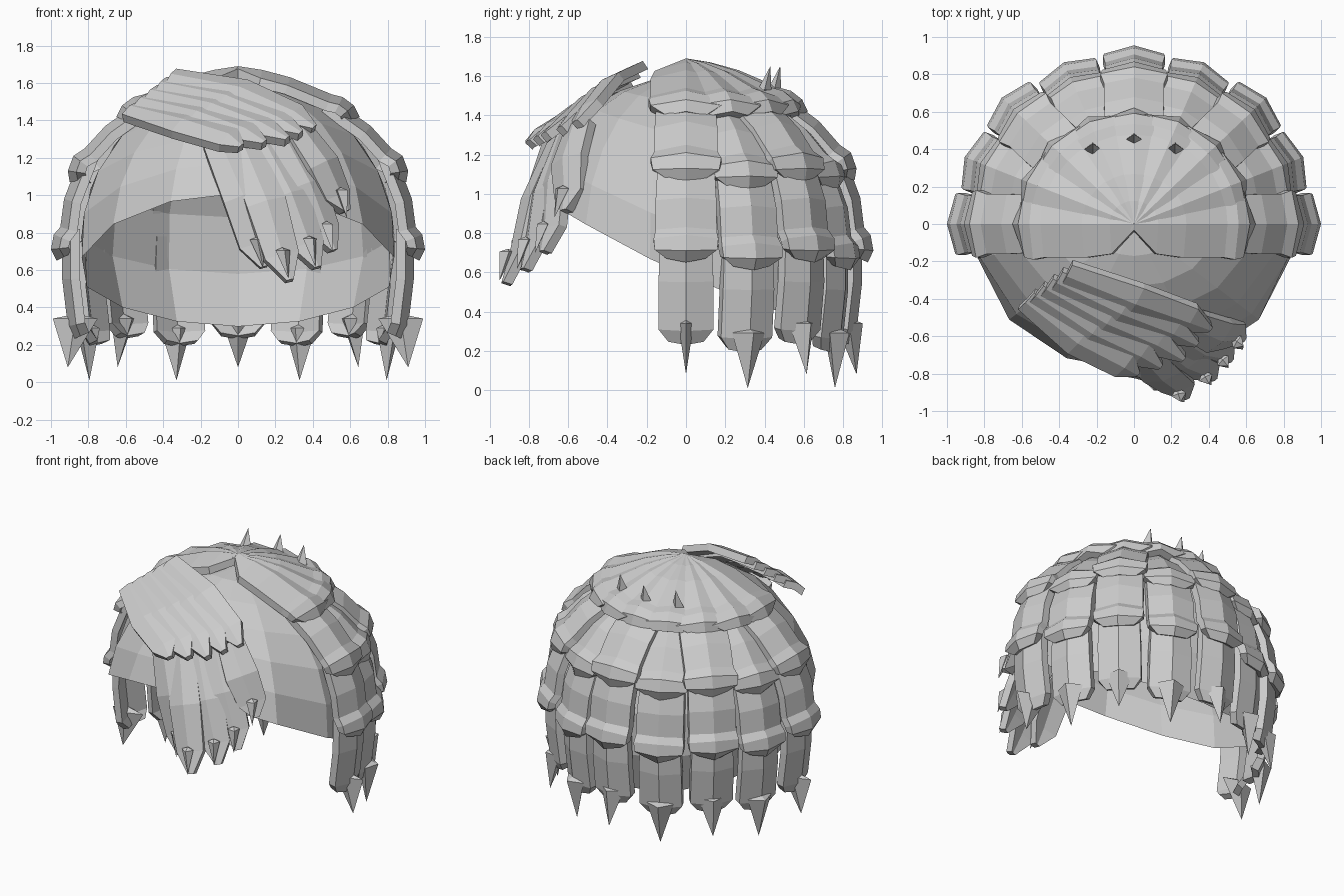
import bpy, bmesh, math
from mathutils import Vector, Matrix

cube = bpy.data.objects.get("Cube")
if cube:
    bpy.data.objects.remove(cube)

grey = bpy.data.materials.new("hair_grey")
grey.use_nodes = True
grey.diffuse_color = (0.6, 0.6, 0.6, 1)
grey.node_tree.nodes["Principled BSDF"].inputs["Base Color"].default_value = (0.6, 0.6, 0.6, 1)

CENTRE = Vector((0, 0, 0.74))
RADIUS = 0.86


def finish(bm, name):
    bmesh.ops.recalc_face_normals(bm, faces=bm.faces)
    mesh = bpy.data.meshes.new(name)
    bm.to_mesh(mesh)
    bm.free()
    mesh.materials.append(grey)
    obj = bpy.data.objects.new(name, mesh)
    bpy.context.collection.objects.link(obj)
    return obj


def lock(name, path, widths, thick=0.05, ridge=0.045, out=None):
    """Loft a ridged slab of hair along a path."""
    bm = bmesh.new()
    pts = [Vector(p) for p in path]
    rings = []
    for i, p in enumerate(pts):
        tangent = (pts[min(i + 1, len(pts) - 1)] - pts[max(i - 1, 0)]).normalized()
        up = out if out else (p - CENTRE)
        side = tangent.cross(up).normalized()
        normal = side.cross(tangent).normalized()
        w = widths[i]
        drop = normal * ridge * min(1, w / 0.1)
        ring = [p - side * w - drop, p, p + side * w - drop]
        ring += [q - normal * thick for q in reversed(ring)]
        rings.append([bm.verts.new(q) for q in ring])
    for a, b in zip(rings, rings[1:]):
        for j in range(6):
            k = (j + 1) % 6
            bm.faces.new((a[j], a[k], b[k], b[j]))
    for r in (rings[0], rings[-1]):
        bm.faces.new((r[0], r[1], r[4], r[5]))
        bm.faces.new((r[1], r[2], r[3], r[4]))
    return finish(bm, name)


def spike(name, base, tip, across, along, angle):
    """Four-sided point with a short pyramid behind it."""
    bm = bmesh.new()
    base, tip = Vector(base), Vector(tip)
    turn = Matrix.Rotation(angle, 3, 'Z')
    mids = [bm.verts.new(base + turn @ Vector(v)) for v in
            ((along, 0, 0), (0, across, 0), (-along, 0, 0), (0, -across, 0))]
    end = bm.verts.new(tip)
    root = bm.verts.new(base + (base - tip) * 0.1)
    for j in range(4):
        k = (j + 1) % 4
        bm.faces.new((mids[j], mids[k], end))
        bm.faces.new((mids[k], mids[j], root))
    return finish(bm, name)


# Scalp cap: open dome with a rim that slopes down to the back
def rim_height(y):
    return 0.57 - 0.55 * y if y < 0 else 0.57 - 0.34 * y


bm = bmesh.new()
SEG, ROWS = 14, 6
rows = []
for r in range(ROWS):
    row = []
    for s in range(SEG):
        a = 2 * math.pi * s / SEG - math.pi / 2
        low = math.asin((rim_height(0.8 * math.sin(a)) - CENTRE.z) / RADIUS)
        lat = low + (math.pi / 2 - low) * r / ROWS
        y = RADIUS * math.cos(lat) * math.sin(a) * 0.96
        row.append(bm.verts.new((RADIUS * math.cos(lat) * math.cos(a), y,
                                 CENTRE.z + RADIUS * math.sin(lat))))
    rows.append(row)
crown = bm.verts.new((0, 0, CENTRE.z + RADIUS))
for s in range(SEG):
    n = (s + 1) % SEG
    for a, b in zip(rows, rows[1:]):
        bm.faces.new((a[s], a[n], b[n], b[s]))
    bm.faces.new((rows[-1][s], rows[-1][n], crown))
finish(bm, "scalp_cap")

# Four overlapping tiers of locks with flared lips: (radius, height, half width)
TIERS = {
    "crown_lock": [(0.0, 1.69, 0.03), (0.13, 1.67, 0.16), (0.28, 1.63, 0.18),
                   (0.5, 1.54, 0.18), (0.56, 1.525, 0.19), (0.62, 1.48, 0.18),
                   (0.65, 1.42, 0.1)],
    "upper_lock": [(0.5, 1.52, 0.15), (0.71, 1.37, 0.16), (0.82, 1.25, 0.16),
                   (0.88, 1.21, 0.18), (0.91, 1.13, 0.17), (0.9, 1.07, 0.1)],
    "middle_lock": [(0.83, 1.24, 0.14), (0.93, 0.98, 0.155), (0.95, 0.83, 0.155),
                    (0.985, 0.79, 0.165), (1.0, 0.71, 0.16), (0.97, 0.65, 0.1)],
    "lower_lock": [(0.94, 0.82, 0.13), (0.94, 0.55, 0.14), (0.91, 0.3, 0.14),
                   (0.88, 0.23, 0.09)],
}
for i in range(9):
    a = math.pi * i / 8
    odd = i % 2

    def place(r, z):
        return (r * math.cos(a), r * math.sin(a) * 0.955, z)

    for name, prof in TIERS.items():
        shift = 0 if name == "crown_lock" else 0.04 * odd
        lock(f"{name}_{i}", [place(r - shift * 0.5, z - shift) for r, z, w in prof],
             [w for r, z, w in prof])
    # Pointed tips, turned edge-on at the two sides
    edge_on = i in (0, 8)
    spike(f"lock_tip_{i}", place(0.87, 0.34 - 0.05 * odd),
          place(0.91 - 0.05 * odd, 0.08 - 0.07 * odd),
          0.04 if edge_on else 0.09, 0.12 if edge_on else 0.07, a)

# Three small horns at the back of the crown
for i, (x, y) in enumerate([(-0.22, 0.42), (0, 0.47), (0.22, 0.42)]):
    spike(f"crown_horn_{i}", (x, y - 0.02, 1.53), (x, y + 0.01, 1.65), 0.035, 0.045, 0)

# Upper fringe: broad locks swept across the forehead
START = [Vector(p) for p in ((-0.58, -0.42, 1.48), (-0.3, -0.64, 1.41),
                             (-0.05, -0.77, 1.33), (0.02, -0.81, 1.27))]
STOP = [Vector(p) for p in ((-0.36, -0.28, 1.65), (0.01, -0.43, 1.58),
                            (0.3, -0.53, 1.45), (0.41, -0.57, 1.37))]
SWEEP_OUT = Vector((-0.05, -0.58, 0.82))
for i in range(5):
    f = i / 4
    path = [p.lerp(q, f) for p, q in zip(START, STOP)]
    path[-1] += Vector((0.05, -0.04, -0.01)) * (1 - abs(2 * f - 1))
    lock(f"upper_fringe_{i}", path, [0.07, 0.1, 0.09, 0.02], 0.05, 0.02, SWEEP_OUT)

# Lower fringe: hanging locks beneath the sweep
TIPS = [(0.14, -0.86, 0.62), (0.28, -0.94, 0.55), (0.43, -0.84, 0.62),
        (0.52, -0.74, 0.71), (0.59, -0.63, 0.92)]
for i, tip in enumerate(TIPS):
    f = i / 4
    tip = Vector(tip)
    root = Vector((-0.1, -0.72, 1.3)).lerp(Vector((0.34, -0.57, 1.37)), f)
    middle = root.lerp(tip, 0.5) + Vector((0.01, -0.03, 0.04))
    shoulder = root.lerp(tip, 0.85) + Vector((0, 0, 0.02))
    lock(f"lower_fringe_{i}", [root, middle, shoulder, tip],
         [0.09, 0.11, 0.095, 0.02], 0.05, 0.025)
    spike(f"fringe_barb_{i}", shoulder + Vector((0, -0.01, 0.02)),
          shoulder + Vector((0.03, -0.05, -0.13)), 0.04, 0.04, f)
